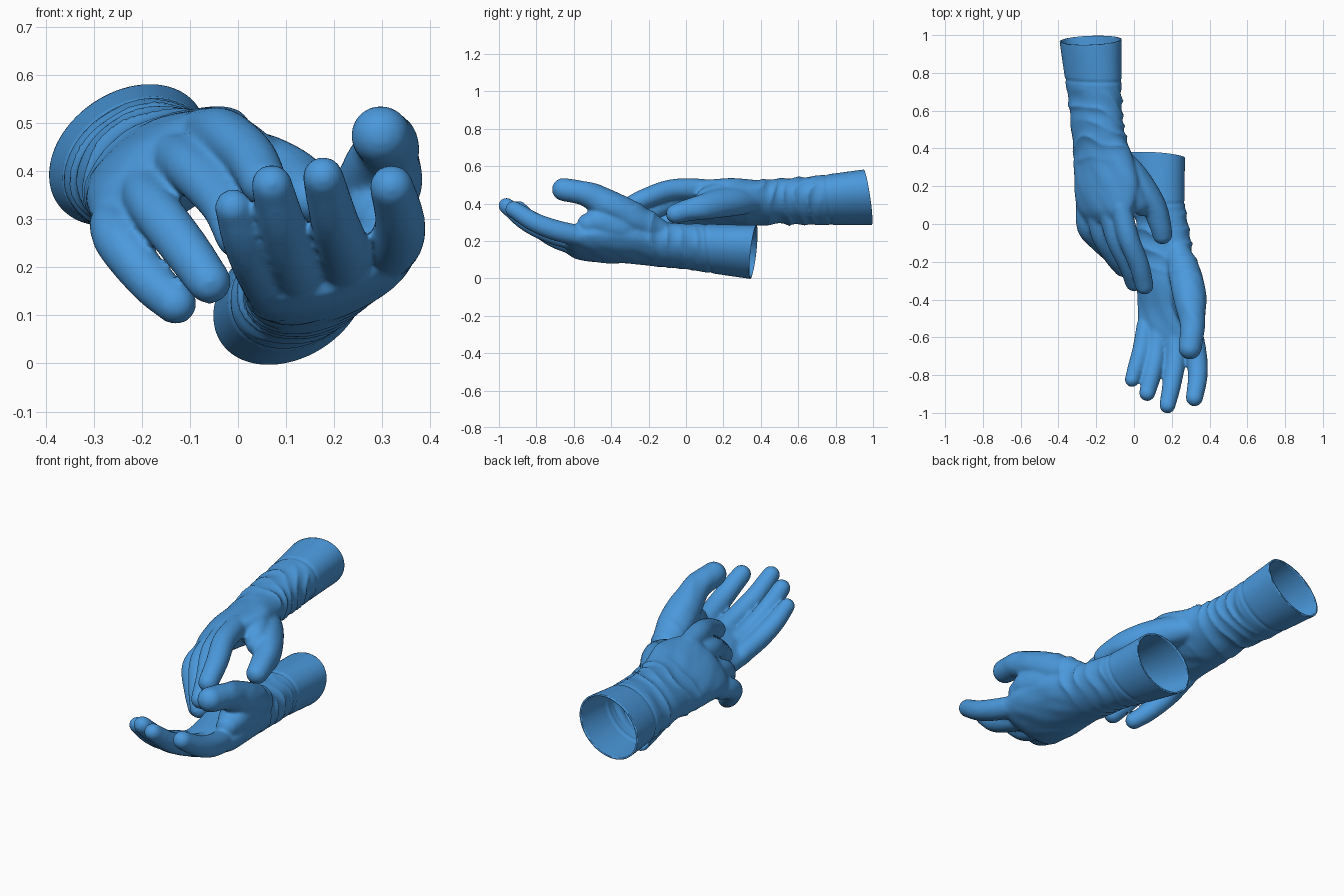
import bpy, bmesh, math
from mathutils import Vector, noise

if "Cube" in bpy.data.objects:
    bpy.data.objects.remove(bpy.data.objects["Cube"])

blue = bpy.data.materials.new("glove_blue")
blue.diffuse_color = (0.07, 0.32, 0.72, 1)
blue.use_nodes = True
blue.node_tree.nodes["Principled BSDF"].inputs["Base Color"].default_value = blue.diffuse_color


def catmull(pts, steps):
    """Smoothly interpolate a list of equal-length tuples."""
    P = [Vector(p) for p in pts]
    P = [2 * P[0] - P[1]] + P + [2 * P[-1] - P[-2]]
    out = []
    for i in range(1, len(P) - 2):
        a, b, c, d = P[i - 1:i + 3]
        for k in range(steps):
            t = k / steps
            out.append(0.5 * (2 * b + (c - a) * t + (2 * a - 5 * b + 4 * c - d) * t * t
                              + (3 * b - a - 3 * c + d) * t ** 3))
    return out + [P[-2]]


def skin(bm, rings):
    """Bridge rings of points into a closed tube."""
    vs = [[bm.verts.new(p) for p in r] for r in rings]
    n = len(vs[0])
    for r0, r1 in zip(vs, vs[1:]):
        for i in range(n):
            j = (i + 1) % n
            bm.faces.new((r0[i], r0[j], r1[j], r1[i]))
    bm.faces.new(vs[0][::-1])
    bm.faces.new(vs[-1])


def finger(bm, pts, n=20):
    path = catmull(pts, 6)
    samples = []
    for i, p in enumerate(path):
        d = path[min(i + 1, len(path) - 1)].to_3d() - path[max(i - 1, 0)].to_3d()
        samples.append((p.to_3d(), p[3], d.normalized()))
    c, r, d = samples[-1]
    for k in range(1, 7):                       # rounded tip
        a = k / 6 * math.radians(84)
        samples.append((c + d * r * math.sin(a), r * math.cos(a), d))
    rings = []
    for c, r, d in samples:
        q = d.to_track_quat('Z', 'X')
        rings.append([c + q @ Vector((r * math.cos(2 * math.pi * i / n),
                                      r * math.sin(2 * math.pi * i / n), 0)) for i in range(n)])
    skin(bm, rings)


def arm(bm, secs, n=48):
    """Sections: y, centre x, centre z, half width, half thickness, roll in degrees."""
    size = [Vector((s[0], s[1], s[2])) for s in secs]
    rest = [Vector((s[3], s[4], s[5])) for s in secs]
    rings = []
    for (y, cx, cz), (a, b, deg) in zip(catmull(size, 5), catmull(rest, 5)):
        co, si = math.cos(math.radians(deg)), math.sin(math.radians(deg))
        ring = []
        for i in range(n):
            t = 2 * math.pi * i / n
            u, v = a * math.cos(t), b * math.sin(t)
            ring.append((cx + u * co - v * si, y, cz + u * si + v * co))
        rings.append(ring)
    skin(bm, rings)


def smoothstep(a, b, x):
    t = max(0, min(1, (x - a) / (b - a)))
    return t * t * (3 - 2 * t)


def glove(name, secs, digits, cut_co, cut_no, wrist, seam):
    bm = bmesh.new()
    arm(bm, secs)
    for d in digits:
        finger(bm, d)
    bmesh.ops.recalc_face_normals(bm, faces=bm.faces)
    me = bpy.data.meshes.new(name)
    bm.to_mesh(me)
    bm.free()
    ob = bpy.data.objects.new(name, me)
    bpy.context.collection.objects.link(ob)

    # fuse arm, palm and fingers into one smooth skin
    m = ob.modifiers.new("fuse", 'REMESH')
    m.mode = 'VOXEL'
    m.voxel_size = 0.009
    m = ob.modifiers.new("soften", 'SMOOTH')
    m.factor = 0.5
    m.iterations = 7
    dg = bpy.context.evaluated_depsgraph_get()
    fused = bpy.data.meshes.new_from_object(ob.evaluated_get(dg))
    ob.modifiers.clear()
    ob.data = fused

    # slanting cloth folds around the wrist, faint ones on the hand, cuff seam
    bm = bmesh.new()
    bm.from_mesh(fused)
    bm.normal_update()
    lo, hi = wrist
    moves = []
    for v in bm.verts:
        x, y, z = v.co
        w = smoothstep(lo - 0.12, lo + 0.05, y) * (1 - smoothstep(hi - 0.06, hi, y))
        wob = noise.noise(v.co * 5)
        s = y + 0.35 * (x - cut_co[0]) - 0.25 * (z - cut_co[2]) + 0.09 * wob
        fold = 0.5 - abs(math.sin(s * 38)) ** 0.7
        amp = 0.5 + noise.noise(v.co * 7 + Vector((3, 1, 7)))
        off = 0.001 + 0.015 * w * fold * max(0.1, amp)
        hand = smoothstep(lo - 0.42, lo - 0.3, y) * (1 - w) * (1 - smoothstep(lo, lo + .1, y))
        off += 0.006 * hand * noise.noise(Vector((x * 14 + y * 8, y * 4, z * 14)))
        off -= 0.005 * math.exp(-((y - seam + 0.1 * (z - cut_co[2])) / 0.008) ** 2)
        moves.append(v.normal * off)
    for v, d in zip(bm.verts, moves):
        v.co += d
    # open the cuff
    bmesh.ops.bisect_plane(bm, geom=bm.verts[:] + bm.edges[:] + bm.faces[:],
                           plane_co=cut_co, plane_no=cut_no, clear_outer=True)
    for f in bm.faces:
        f.smooth = True
        f.material_index = 0
    bm.to_mesh(fused)
    bm.free()
    fused.materials.clear()
    fused.materials.append(blue)
    m = ob.modifiers.new("thickness", 'SOLIDIFY')
    m.thickness = 0.008
    m.offset = -1


# palm-down glove: thumb, thumb web, then index to little finger
glove("upper_glove",
      [(1.1, -.235, .44, .182, .136, 35), (.97, -.23, .435, .177, .132, 35),
       (.7, -.21, .417, .157, .117, 35), (.5, -.19, .41, .152, .11, 32),
       (.36, -.165, .405, .17, .102, 30), (.22, -.145, .41, .19, .095, 30),
       (.08, -.155, .40, .18, .073, 38), (.01, -.155, .385, .14, .045, 42)],
      [[(-.09, .38, .41, .05), (-.02, .27, .41, .078), (.045, .18, .40, .078), (.105, .09, .38, .067),
        (.138, 0, .362, .058), (.15, -.055, .345, .052)],
       [(-.1, .32, .43, .05), (-.03, .2, .44, .075), (.02, .12, .43, .062), (.045, .09, .41, .05)],
       [(-.07, .1, .475, .056), (-.03, -.07, .475, .055), (.025, -.21, .43, .053), (.055, -.325, .375, .048)],
       [(-.135, .09, .43, .056), (-.095, -.08, .405, .053), (-.03, -.22, .335, .05), (0, -.31, .265, .046)],
       [(-.2, .09, .37, .054), (-.175, -.06, .325, .051), (-.11, -.17, .24, .049), (-.06, -.235, .17, .045)],
       [(-.255, .11, .31, .052), (-.25, -.02, .26, .051), (-.185, -.1, .175, .047), (-.13, -.155, .125, .043)]],
      (-.23, .972, .435), (-.08, 1, .17), (.38, .74), .76)

# palm-up glove: thumb, thumb web, then little to index finger
glove("lower_glove",
      [(.5, .11, .135, .18, .13, 35), (.36, .11, .14, .174, .127, 35),
       (.12, .125, .16, .152, .119, 33), (0, .15, .17, .147, .112, 30),
       (-.15, .165, .182, .156, .11, 25), (-.3, .185, .195, .174, .104, 22),
       (-.45, .195, .186, .182, .086, 20), (-.58, .195, .185, .178, .066, 18),
       (-.64, .195, .195, .15, .045, 16)],
      [[(.2, -.08, .21, .05), (.24, -.17, .26, .075), (.275, -.29, .325, .088), (.3, -.42, .395, .082),
        (.31, -.54, .452, .065), (.297, -.655, .475, .061)],
       [(.22, -.2, .22, .07), (.275, -.35, .27, .09), (.3, -.46, .30, .08), (.31, -.52, .29, .06)],
       [(.065, -.53, .15, .048), (.04, -.67, .20, .049), (.012, -.76, .26, .045), (-.01, -.825, .325, .038)],
       [(.13, -.53, .165, .052), (.117, -.69, .21, .052), (.092, -.81, .29, .048), (.07, -.895, .372, .042)],
       [(.215, -.53, .185, .053), (.22, -.71, .235, .053), (.2, -.85, .30, .049), (.177, -.96, .388, .042)],
       [(.3, -.53, .22, .055), (.33, -.69, .255, .055), (.337, -.81, .30, .051), (.32, -.92, .368, .045)]],
      (.11, .36, .14), (.1, 1, -.145), (-.2, .1), .12)
